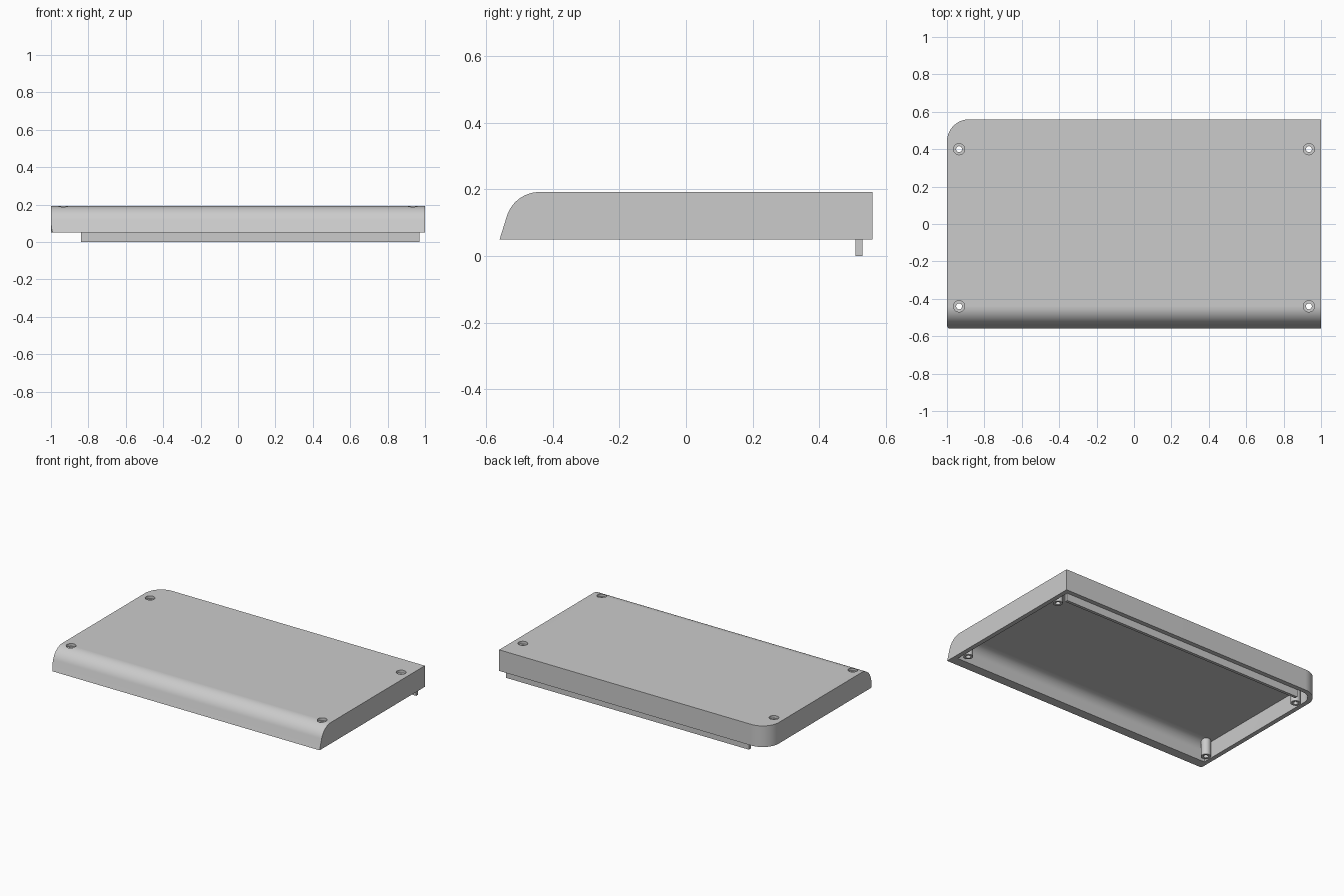
import bpy, bmesh, math
from math import cos, sin, radians

cube = bpy.data.objects.get("Cube")
if cube:
    bpy.data.objects.remove(cube, do_unlink=True)

grey = bpy.data.materials.new("plain grey")
grey.use_nodes = True
colour = (0.6, 0.6, 0.6, 1)
grey.diffuse_color = colour
grey.node_tree.nodes["Principled BSDF"].inputs["Base Color"].default_value = colour

BASE, TOP, WALL = 0.05, 0.192, 0.03
CEILING = TOP - WALL


def prism(name, points, offset):
    """Extrude a closed 3D outline by an offset."""
    bm = bmesh.new()
    face = bm.faces.new([bm.verts.new(p) for p in points])
    new = bmesh.ops.extrude_face_region(bm, geom=[face])["geom"]
    bmesh.ops.translate(bm, vec=offset, verts=[v for v in new if isinstance(v, bmesh.types.BMVert)])
    bmesh.ops.recalc_face_normals(bm, faces=bm.faces)
    mesh = bpy.data.meshes.new(name)
    bm.to_mesh(mesh)
    bm.free()
    mesh.materials.append(grey)
    ob = bpy.data.objects.new(name, mesh)
    bpy.context.collection.objects.link(ob)
    return ob


def arc(cx, cy, r, start, end, steps=24):
    angles = [radians(start + (end - start) * i / steps) for i in range(steps + 1)]
    return [(cx + r * cos(a), cy + r * sin(a)) for a in angles]


def boolean(target, tool, operation):
    mod = target.modifiers.new(operation, "BOOLEAN")
    mod.operation, mod.object, mod.solver = operation, tool, "EXACT"
    bpy.context.view_layer.objects.active = target
    bpy.ops.object.modifier_apply(modifier=mod.name)
    bpy.data.objects.remove(tool, do_unlink=True)


def cylinder(name, x, y, r, z0, z1):
    ring = arc(x, y, r, 0, 360, 32)[:-1]
    return prism(name, [(px, py, z0) for px, py in ring], (0, 0, z1 - z0))


def solid(name, foot, centre_y, radius, bottom, inset, front):
    """Rounded-front side profile trimmed to a plan with two rounded corners."""
    side = [(0.8, bottom), foot] + arc(centre_y, 0.089, radius, 165, 90) + [(0.8, 0.089 + radius)]
    ob = prism(name, [(-1.2, y, z) for y, z in side], (2.4, 0, 0))
    edge, back = 1 - inset, 0.56 - inset
    r = 0.12 - inset
    small = 0.025
    plan = [(edge, front), (edge, back)]
    plan += arc(-edge + r, back - r, r, 90, 180)
    plan += arc(-edge + small, front + small, small, 180, 270, 8)
    trim = prism("plan_trim", [(x, y, -0.2) for x, y in plan], (0, 0, 0.6))
    boolean(ob, trim, "INTERSECT")
    return ob


# Outer cover, hollowed from below
cover = solid("cover", (-0.56, BASE), -0.44, TOP - 0.089, BASE, 0, -0.565)
cavity = solid("cavity", (-0.505, 0.02), -0.41, CEILING - 0.089, 0.02, WALL, -0.53)
boolean(cover, cavity, "DIFFERENCE")

# Screw posts with through holes and recessed heads
for x in (-0.935, 0.935):
    for y in (-0.44, 0.4):
        boolean(cover, cylinder("post", x, y, 0.03, BASE, CEILING + 0.008), "UNION")
        boolean(cover, cylinder("hole", x, y, 0.016, 0, 0.3), "DIFFERENCE")
        boolean(cover, cylinder("head_recess", x, y, 0.03, TOP - 0.018, 0.3), "DIFFERENCE")

# Locating lip hanging inside the back wall
lip = [(-0.84, 0.51), (0.97, 0.51), (0.97, 0.53), (-0.84, 0.53)]
back_lip = prism("back_lip", [(x, y, 0) for x, y in lip], (0, 0, CEILING))

bpy.ops.object.select_all(action="DESELECT")
for ob in (cover, back_lip):
    ob.select_set(True)
bpy.context.view_layer.objects.active = cover
bpy.ops.object.shade_smooth_by_angle(angle=radians(30))
